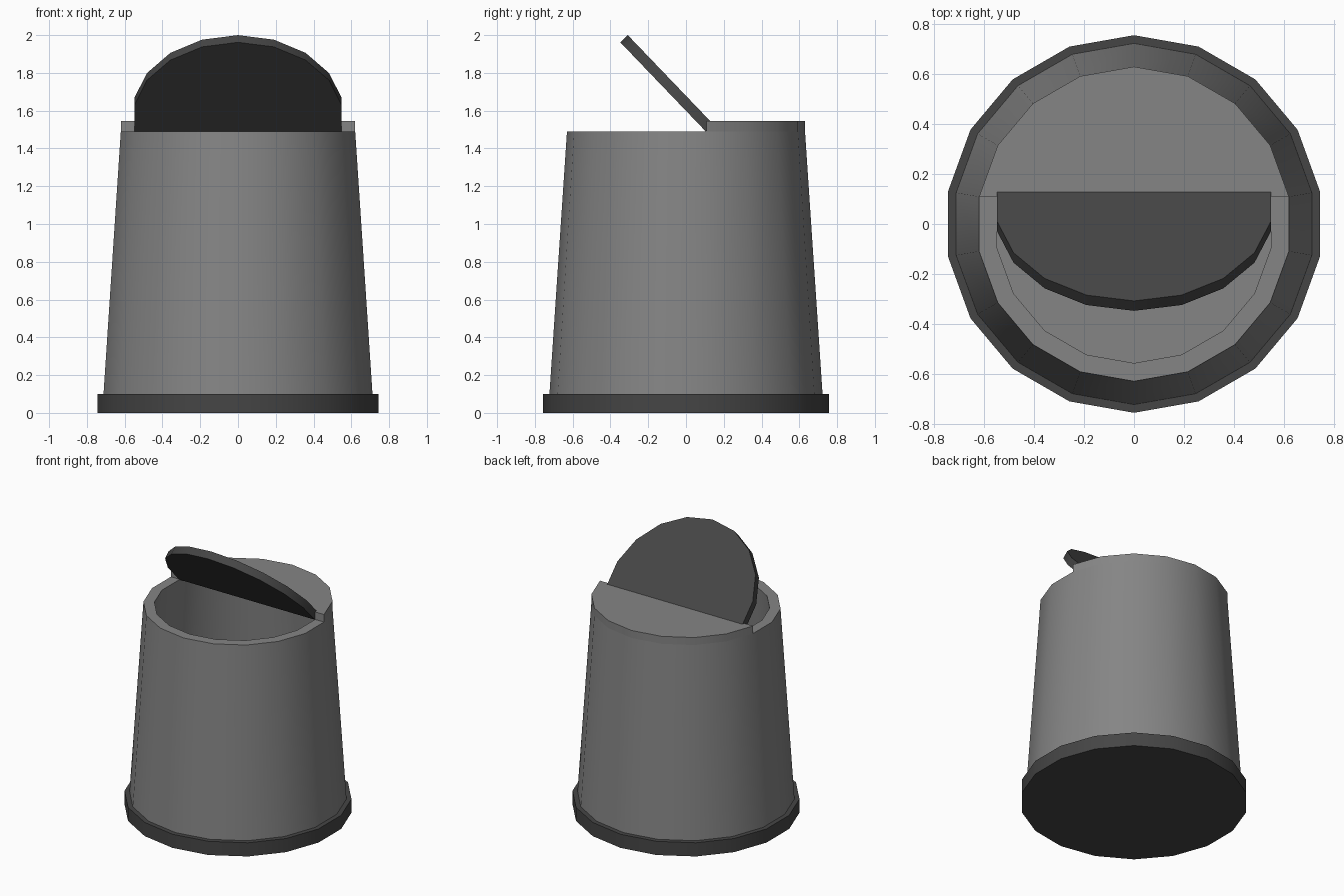
import bpy, bmesh, math
from mathutils import Matrix

if "Cube" in bpy.data.objects:
    bpy.data.objects.remove(bpy.data.objects["Cube"])

N = 18                      # sides, one vertex pointing to the back (+y)
R_BASE, R_LOW, R_TOP, R_IN = 0.756, 0.723, 0.63, 0.557
Z_RIM, Z_TOP = 1.49, 1.545


def material(name, c):
    m = bpy.data.materials.new(name)
    m.diffuse_color = (c, c, c, 1)
    m.use_nodes = True
    m.node_tree.nodes["Principled BSDF"].inputs["Base Color"].default_value = m.diffuse_color
    return m


grey = material("mid grey", 0.235)
dark = material("dark grey", 0.06)


def ring(r, start=90, count=N):
    return [(r * math.cos(math.radians(start + 20 * i)),
             r * math.sin(math.radians(start + 20 * i))) for i in range(count)]


def loft(name, loops, mat):
    """Skin a stack of equal-length (points, z) loops and cap both ends."""
    bm = bmesh.new()
    rows = [[bm.verts.new((x, y, z)) for x, y in pts] for pts, z in loops]
    for a, b in zip(rows, rows[1:]):
        for i in range(len(a)):
            j = (i + 1) % len(a)
            bm.faces.new((a[i], a[j], b[j], b[i]))
    bm.faces.new(rows[0][::-1])
    bm.faces.new(rows[-1])
    bmesh.ops.recalc_face_normals(bm, faces=bm.faces[:])
    me = bpy.data.meshes.new(name)
    bm.to_mesh(me)
    bm.free()
    me.materials.append(mat)
    ob = bpy.data.objects.new(name, me)
    bpy.context.collection.objects.link(ob)
    bpy.context.view_layer.objects.active = ob
    ob.select_set(True)
    bpy.ops.object.shade_smooth_by_angle(angle=math.radians(30))
    ob.select_set(False)
    return ob


# Dark foot ring
loft("base", [(ring(R_BASE), 0), (ring(R_BASE), 0.1)], dark)

# Tapered hollow bin: outside, rim, inner wall, floor
loft("bin_body", [(ring(R_LOW), 0.1), (ring(R_TOP), Z_RIM),
                  (ring(R_IN), Z_RIM), (ring(R_LOW - 0.073), 0.15)], grey)

# Fixed rear half of the lid
back = ring(R_TOP, 10, 9)
loft("fixed_lid", [(back, Z_RIM), (back, Z_TOP)], grey)

# Front flap, swung up about its straight rear edge
front = ring(R_IN, 170, 11)
hinge = front[0][1]
flap = loft("flap_lid", [(front, Z_RIM), (front, Z_TOP)], dark)
pivot = Matrix.Translation((0, hinge + 0.008, Z_RIM))
flap.data.transform(pivot @ Matrix.Rotation(math.radians(-46.2), 4, 'X')
                    @ Matrix.Translation((0, -hinge, -Z_RIM)))
